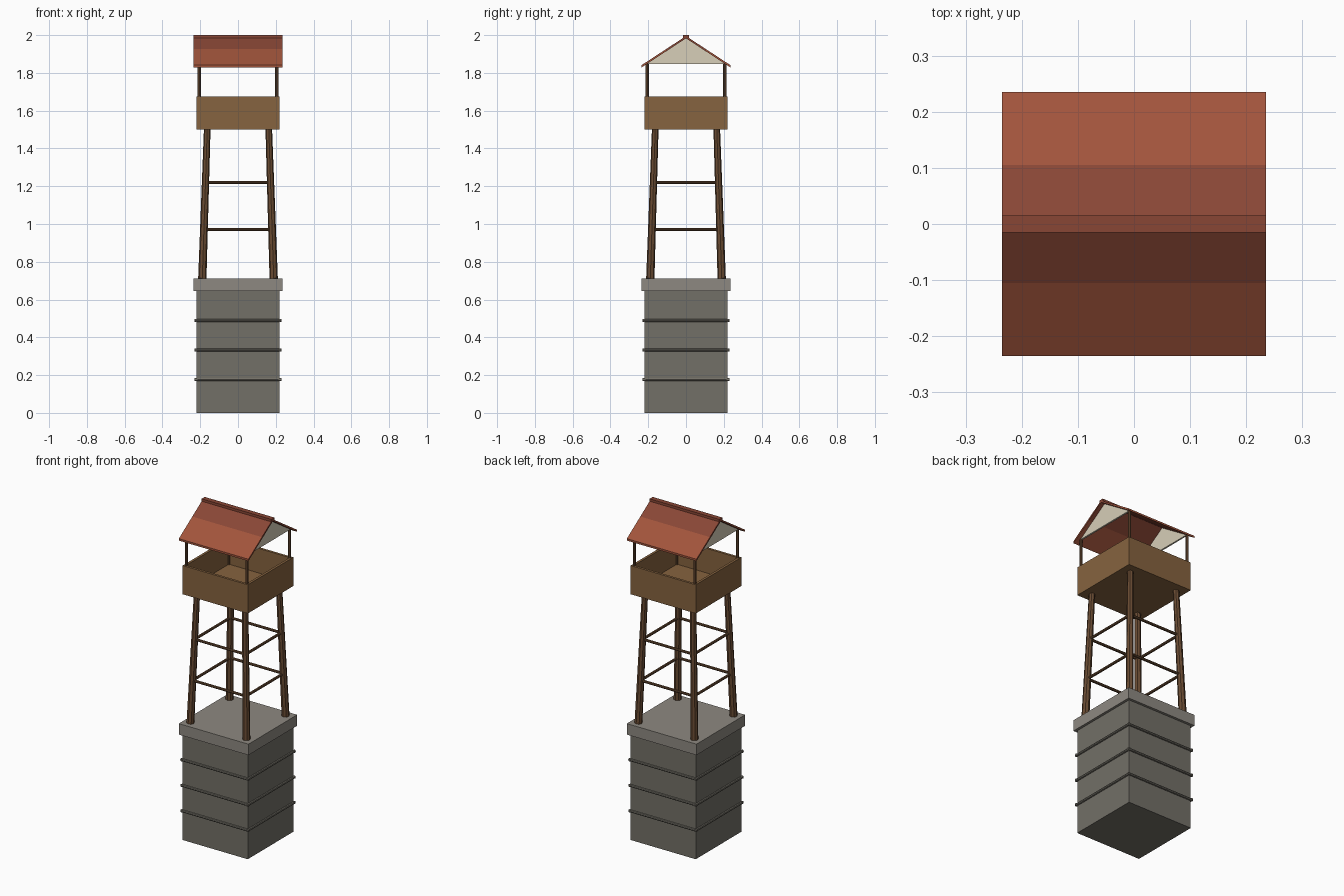
import bpy, bmesh, math
from mathutils import Vector

if "Cube" in bpy.data.objects:
    bpy.data.objects.remove(bpy.data.objects["Cube"])


def material(name, rgb):
    m = bpy.data.materials.new(name)
    m.diffuse_color = (*rgb, 1)
    m.use_nodes = True
    m.node_tree.nodes["Principled BSDF"].inputs["Base Color"].default_value = m.diffuse_color
    return m


STONE = material("stone", (0.17, 0.16, 0.135))
CAP = material("cap_stone", (0.27, 0.25, 0.22))
WOOD = material("dark_wood", (0.14, 0.07, 0.032))
PLANK = material("plank", (0.24, 0.125, 0.05))
TILE = material("roof_tile", (0.36, 0.09, 0.045))
TILE_DARK = material("roof_tile_dark", (0.25, 0.062, 0.036))
PLASTER = material("plaster", (0.68, 0.62, 0.48))


def finish(name, bm, *mats):
    bmesh.ops.recalc_face_normals(bm, faces=bm.faces)
    me = bpy.data.meshes.new(name)
    bm.to_mesh(me)
    bm.free()
    for m in mats:
        me.materials.append(m)
    ob = bpy.data.objects.new(name, me)
    bpy.context.collection.objects.link(ob)
    return ob


def box(name, lo, hi, mat):
    bm = bmesh.new()
    bmesh.ops.create_cube(bm, size=1)
    lo, hi = Vector(lo), Vector(hi)
    for v in bm.verts:
        v.co = (lo + hi) / 2 + v.co * (hi - lo)
    return finish(name, bm, mat)


def rod(name, a, b, r1, r2, mat, sides=8):
    bm = bmesh.new()
    a, b = Vector(a), Vector(b)
    bmesh.ops.create_cone(bm, cap_ends=True, segments=sides, radius1=r1,
                          radius2=r2, depth=(b - a).length)
    q = Vector((0, 0, 1)).rotation_difference(b - a)
    for v in bm.verts:
        v.co = (a + b) / 2 + q @ v.co
    return finish(name, bm, mat)


def prism(name, profile, x0, x1, mat):
    """Extrude a (y, z) profile along x."""
    bm = bmesh.new()
    f = bm.faces.new([bm.verts.new((x0, y, z)) for y, z in profile])
    ext = bmesh.ops.extrude_face_region(bm, geom=[f])["geom"]
    verts = [g for g in ext if isinstance(g, bmesh.types.BMVert)]
    bmesh.ops.translate(bm, verts=verts, vec=(x1 - x0, 0, 0))
    return finish(name, bm, mat)


CORNERS = [(-1, -1), (1, -1), (1, 1), (-1, 1)]

# Stone base with slab on top
box("stone_base", (-0.22, -0.22, 0), (0.22, 0.22, 0.65), STONE)
box("base_slab", (-0.235, -0.235, 0.645), (0.235, 0.235, 0.712), CAP)

# Round mouldings along each face of the base
for z in (0.178, 0.333, 0.49):
    for (ax, ay), (bx, by) in zip(CORNERS, CORNERS[1:] + CORNERS[:1]):
        a = Vector((ax, ay, 0)) * 0.222
        b = Vector((bx, by, 0)) * 0.222
        d = (b - a).normalized() * 0.007
        up = Vector((0, 0, z))
        rod("base_moulding", a - d + up, b + d + up, 0.008, 0.008, STONE)


# Leaning, tapered legs
def leg_offset(z):
    return 0.189 + (0.163 - 0.189) * (z - 0.71) / 0.79


for sx, sy in CORNERS:
    p, q = leg_offset(0.712), leg_offset(1.505)
    rod("leg", (sx * p, sy * p, 0.712), (sx * q, sy * q, 1.505), 0.022, 0.0175, WOOD)

# Horizontal braces between the legs
for z in (0.97, 1.22):
    k = leg_offset(z)
    for (ax, ay), (bx, by) in zip(CORNERS, CORNERS[1:] + CORNERS[:1]):
        rod("brace", (ax * k, ay * k, z), (bx * k, by * k, z), 0.008, 0.008, WOOD)

# Cabin floor and parapet walls
box("platform_floor", (-0.215, -0.215, 1.5), (0.215, 0.215, 1.525), PLANK)
T = 0.205
for s in (-1, 1):
    y0, y1 = sorted((s * T, s * 0.22))
    box("parapet_long", (-0.22, y0, 1.5), (0.22, y1, 1.675), PLANK)
    box("parapet_side", (y0, -T, 1.5), (y1, T, 1.675), PLANK)

# Roof posts
for sx, sy in CORNERS:
    rod("roof_post", (sx * 0.205, sy * 0.205, 1.525),
        (sx * 0.205, sy * 0.205, 1.853), 0.0085, 0.0085, WOOD)

# Roof slopes, each with a darker upper course
RIDGE, SLOPE, THICK = 1.995, 0.655, 0.012


def roof_z(y):
    return RIDGE - SLOPE * abs(y)


for s in (-1, 1):
    for nm, y0, y1, mat in (("roof_upper", 0, 0.105, TILE_DARK),
                            ("roof_lower", 0.105, 0.235, TILE)):
        prism(nm, [(s * y0, roof_z(y0)), (s * y1, roof_z(y1)),
                   (s * y1, roof_z(y1) - THICK), (s * y0, roof_z(y0) - THICK)],
              -0.235, 0.235, mat)

# Ridge cap
box("ridge_cap", (-0.235, -0.015, 1.982), (0.235, 0.015, 2.0), TILE_DARK)

# Plaster gables
for s in (-1, 1):
    x0, x1 = sorted((s * 0.2, s * 0.21))
    prism("gable", [(-0.207, 1.848), (0.207, 1.848), (0, 1.984)], x0, x1, PLASTER)
